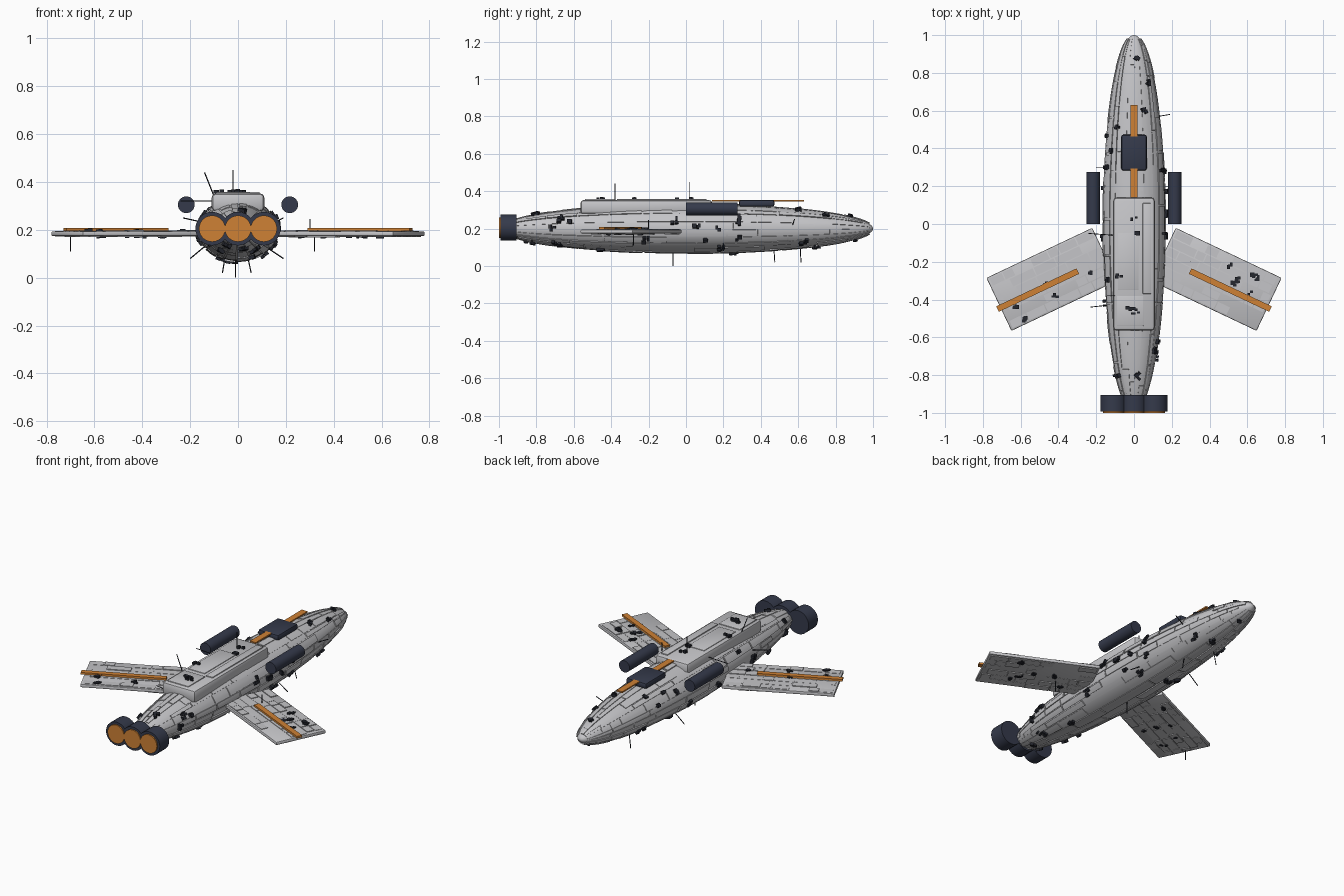
import bpy, bmesh, random
from math import sin, cos, pi, radians, sqrt
from mathutils import Vector, Matrix

random.seed(7)
if "Cube" in bpy.data.objects:
    bpy.data.objects.remove(bpy.data.objects["Cube"])


def material(name, rgb):
    m = bpy.data.materials.new(name)
    m.use_nodes = True
    m.diffuse_color = (*rgb, 1)
    bsdf = m.node_tree.nodes["Principled BSDF"]
    bsdf.inputs["Base Color"].default_value = (*rgb, 1)
    return m


GREY = material("hull grey", (0.56, 0.56, 0.58))
NAVY = material("dark navy", (0.035, 0.042, 0.07))
BLACK = material("fitting black", (0.018, 0.02, 0.028))
ORANGE = material("signal orange", (0.62, 0.22, 0.035))


def finish(bm, name, mat, smooth=False):
    mesh = bpy.data.meshes.new(name)
    bm.to_mesh(mesh)
    bm.free()
    ob = bpy.data.objects.new(name, mesh)
    bpy.context.collection.objects.link(ob)
    mesh.materials.append(mat)
    if smooth:
        bpy.ops.object.select_all(action='DESELECT')
        ob.select_set(True)
        bpy.context.view_layer.objects.active = ob
        bpy.ops.object.shade_smooth_by_angle(angle=radians(30))
    return ob


def box(name, mat, centre, size, bevel=0.0, turn=0.0):
    bm = bmesh.new()
    m = Matrix.Translation(centre) @ Matrix.Rotation(turn, 4, 'Z') @ Matrix.Diagonal((*size, 1))
    bmesh.ops.create_cube(bm, size=1, matrix=m)
    if bevel:
        bmesh.ops.bevel(bm, geom=bm.edges[:], offset=bevel, segments=2,
                        profile=0.5, affect='EDGES')
    return finish(bm, name, mat, bevel > 0)


def rod(bm, a, b, r, sides):
    a, b = Vector(a), Vector(b)
    m = Matrix.Translation((a + b) / 2) @ (b - a).to_track_quat('Z', 'Y').to_matrix().to_4x4()
    bmesh.ops.create_cone(bm, cap_ends=True, segments=sides, radius1=r,
                          radius2=r, depth=(b - a).length, matrix=m)


def tube(name, mat, a, b, r):
    bm = bmesh.new()
    rod(bm, a, b, r, 28)
    return finish(bm, name, mat, True)


def plate(bm, surf, u0, u1, v0, v1, h, nu=1, nv=1):
    """Raised plate with walls, following any surface surf(u, v, height)."""
    us = [u0] + [u0 + (u1 - u0) * i / nu for i in range(nu + 1)] + [u1]
    vs = [v0] + [v0 + (v1 - v0) * j / nv for j in range(nv + 1)] + [v1]
    rim_u, rim_v = (0, nu + 2), (0, nv + 2)
    g = [[bm.verts.new(surf(u, v, -0.003 if i in rim_u or j in rim_v else h))
          for j, v in enumerate(vs)] for i, u in enumerate(us)]
    faces = []
    for i in range(nu + 2):
        for j in range(nv + 2):
            if i in (0, nu + 1) and j in (0, nv + 1):
                continue
            faces.append(bm.faces.new((g[i][j], g[i + 1][j], g[i + 1][j + 1], g[i][j + 1])))
    top = faces[nv + nv + 1 if nu > 1 else nv + 1]
    um, vm = (u0 + u1) / 2, (v0 + v1) / 2
    out = surf(um, vm, h + 0.1) - surf(um, vm, h)
    top.normal_update()
    if top.normal.dot(out) < 0:
        bmesh.ops.reverse_faces(bm, faces=faces)


def tile(bm, surf, u_cuts, v0, v1, lengths, gap_u, gap_v, heights, n=(1, 1), keep=0.85):
    """Columns of plates of random length."""
    for ua, ub in zip(u_cuts, u_cuts[1:]):
        v = v0
        while v < v1 - lengths[0] / 2:
            w = min(v + random.uniform(*lengths), v1)
            if random.random() < keep:
                plate(bm, surf, ua + gap_u, ub - gap_u, v + gap_v, w - gap_v,
                      random.uniform(*heights), *n)
            v = w
    bmesh.ops.remove_doubles(bm, verts=bm.verts[:], dist=1e-5)


# Hull: long ellipsoid with raised plating
RX, RY, RZ, CY, CZ = 0.163, 0.992, 0.13, 0.008, 0.2


def hull(a, p, h=0.0):
    d = Vector((sin(p) * cos(a), cos(p), sin(p) * sin(a)))
    n = Vector((d.x / RX, d.y / RY, d.z / RZ)).normalized()
    return Vector((RX * d.x, CY + RY * d.y, CZ + RZ * d.z)) + n * h


bm = bmesh.new()
bmesh.ops.create_uvsphere(bm, u_segments=48, v_segments=64, radius=1)
bmesh.ops.transform(bm, verts=bm.verts[:], matrix=Matrix.Translation((0, CY, CZ))
                    @ Matrix.Diagonal((RX, RY, RZ, 1)) @ Matrix.Rotation(-pi / 2, 4, 'X'))
finish(bm, "hull", GREY, True)

bm = bmesh.new()
cuts = [2 * pi * (i + random.uniform(-0.25, 0.25)) / 20 for i in range(20)]
tile(bm, hull, cuts + [cuts[0] + 2 * pi], 0.2, pi - 0.2, (0.12, 0.42), 0.022, 0.005,
     (0.002, 0.007), (3, 6))
finish(bm, "hull_plating", GREY, True)

# Wings: swept slabs, plated on both faces, with an orange stripe
WL, WW, WT = 0.62, 0.31, 0.020
SWEEP = radians(-25.3)
WING = Vector((0.435, -0.293, 0.184))


def wing_surface(side, face):
    def surf(u, v, h=0.0):
        p = WING + Matrix.Rotation(SWEEP, 3, 'Z') @ Vector((u, v, face * (WT / 2 + h)))
        return Vector((side * p.x, p.y, p.z))
    return surf


for side, label in ((1, "left"), (-1, "right")):
    box(label + "_wing", GREY, (side * WING.x, WING.y, WING.z), (WL, WW, WT),
        0.006, side * SWEEP)
    bm = bmesh.new()
    rows = [-0.148, -0.1, -0.055, 0.0, 0.05, 0.1, 0.148]
    for face in (1, -1):
        surf = wing_surface(side, face)
        tile(bm, lambda u, v, h, s=surf: s(v, u, h), rows, -WL / 2 + 0.01, WL / 2 - 0.01,
             (0.05, 0.15), 0.003, 0.003, (0.001, 0.005), keep=0.8)
    finish(bm, label + "_wing_plating", GREY)
    box(label + "_wing_stripe", ORANGE, (side * 0.51, -0.35, 0.202), (0.47, 0.032, 0.012),
        0, side * SWEEP)

    # Side pods
    tube(label + "_pod", NAVY, (side * 0.216, 0, 0.305), (side * 0.216, 0.275, 0.305), 0.035)

# Engines: three drums with glowing discs
for x, label in ((-0.108, "right"), (0, "middle"), (0.108, "left")):
    tube(label + "_engine", NAVY, (x, -0.905, 0.205), (x, -0.993, 0.205), 0.07)
    tube(label + "_engine_glow", ORANGE, (x, -0.985, 0.205), (x, -1, 0.205), 0.055)

# Dorsal superstructure with raised panels, cabin and spine stripe
box("dorsal_block", GREY, (0, -0.212, 0.315), (0.22, 0.705, 0.076), 0.018)
box("dorsal_long_panel", GREY, (0.068, -0.13, 0.353), (0.045, 0.48, 0.012), 0.003)
box("dorsal_rear_panel", GREY, (-0.02, -0.46, 0.353), (0.14, 0.16, 0.01), 0.003)
box("dorsal_mid_panel", GREY, (-0.03, -0.2, 0.353), (0.11, 0.3, 0.008), 0.003)
box("cabin", NAVY, (0, 0.378, 0.335), (0.136, 0.19, 0.036), 0.012)
box("spine_stripe", ORANGE, (0, 0.385, 0.348), (0.038, 0.49, 0.008))

# Small fittings: clusters of little blocks scattered over every surface
bm = bmesh.new()


def cluster(p, n):
    q = n.to_track_quat('Z', 'Y').to_matrix().to_4x4()
    for _ in range(random.randint(2, 4)):
        off = Vector((random.uniform(-0.014, 0.014), random.uniform(-0.014, 0.014), 0.003))
        size = [random.uniform(0.01, 0.024) for _ in range(2)] + [random.uniform(0.012, 0.022)]
        bmesh.ops.create_cube(bm, size=1, matrix=Matrix.Translation(p) @ q
                              @ Matrix.Translation(off) @ Matrix.Diagonal((*size, 1)))


# position along the hull, angle around it in degrees
spots = [(0.1, -25), (0.28, 14), (0.28, -22), (0.6, 65), (0.63, -40), (-0.06, 18),
         (0.75, 45), (0.88, 80), (0.51, 130), (0.38, 145), (-0.8, 75), (-0.8, 150),
         (-0.71, 0), (-0.7, -50), (-0.82, -80)]
spots += [(random.uniform(-0.85, 0.92), random.uniform(150, 390)) for _ in range(26)]
for y, deg in spots:
    a = radians(deg)
    s = (y - CY) / RY
    d = Vector((sqrt(1 - s * s) * cos(a), s, sqrt(1 - s * s) * sin(a)))
    p = Vector((RX * d.x, CY + RY * d.y, CZ + RZ * d.z))
    n = Vector((d.x / RX, d.y / RY, d.z / RZ)).normalized()
    cluster(p + n * 0.005, n)
for x, y in ((0, 0.03), (0.02, -0.04), (-0.08, -0.27), (-0.03, -0.45), (0.01, -0.46)):
    cluster(Vector((x, y, 0.356)), Vector((0, 0, 1)))
for side in (1, -1):
    for face in (1, -1):
        for _ in range(6):
            u, v = random.uniform(-0.2, 0.28), random.uniform(-0.13, 0.13)
            cluster(wing_surface(side, face)(u, v, -0.003), Vector((0, 0, face)))
finish(bm, "fittings", BLACK)

# Antennas: thin rods from base to tip
bm = bmesh.new()
for base, tip in (
        ((-0.02, 0.02, 0.35), (-0.02, 0.02, 0.45)),
        ((-0.1, -0.38, 0.34), (-0.14, -0.38, 0.44)),
        ((-0.01, -0.07, 0.08), (-0.01, -0.07, 0)),
        ((0.04, 0.47, 0.09), (0.055, 0.475, 0.02)),
        ((-0.05, 0.61, 0.11), (-0.065, 0.615, 0.02)),
        ((-0.14, 0.3, 0.13), (-0.2, 0.3, 0.08)),
        ((0.13, 0.2, 0.12), (0.19, 0.2, 0.08)),
        ((0.13, 0.57, 0.22), (0.19, 0.58, 0.25)),
        ((-0.1, -0.06, 0.32), (-0.24, -0.05, 0.32)),
        ((-0.14, -0.43, 0.23), (-0.23, -0.44, 0.25)),
        ((-0.7, -0.4, 0.18), (-0.7, -0.4, 0.11)),
        ((0.32, -0.28, 0.18), (0.32, -0.28, 0.11)),
        ((0.3, -0.2, 0.19), (0.3, -0.2, 0.245))):
    rod(bm, base, tip, 0.0025, 6)
finish(bm, "antennas", BLACK)
